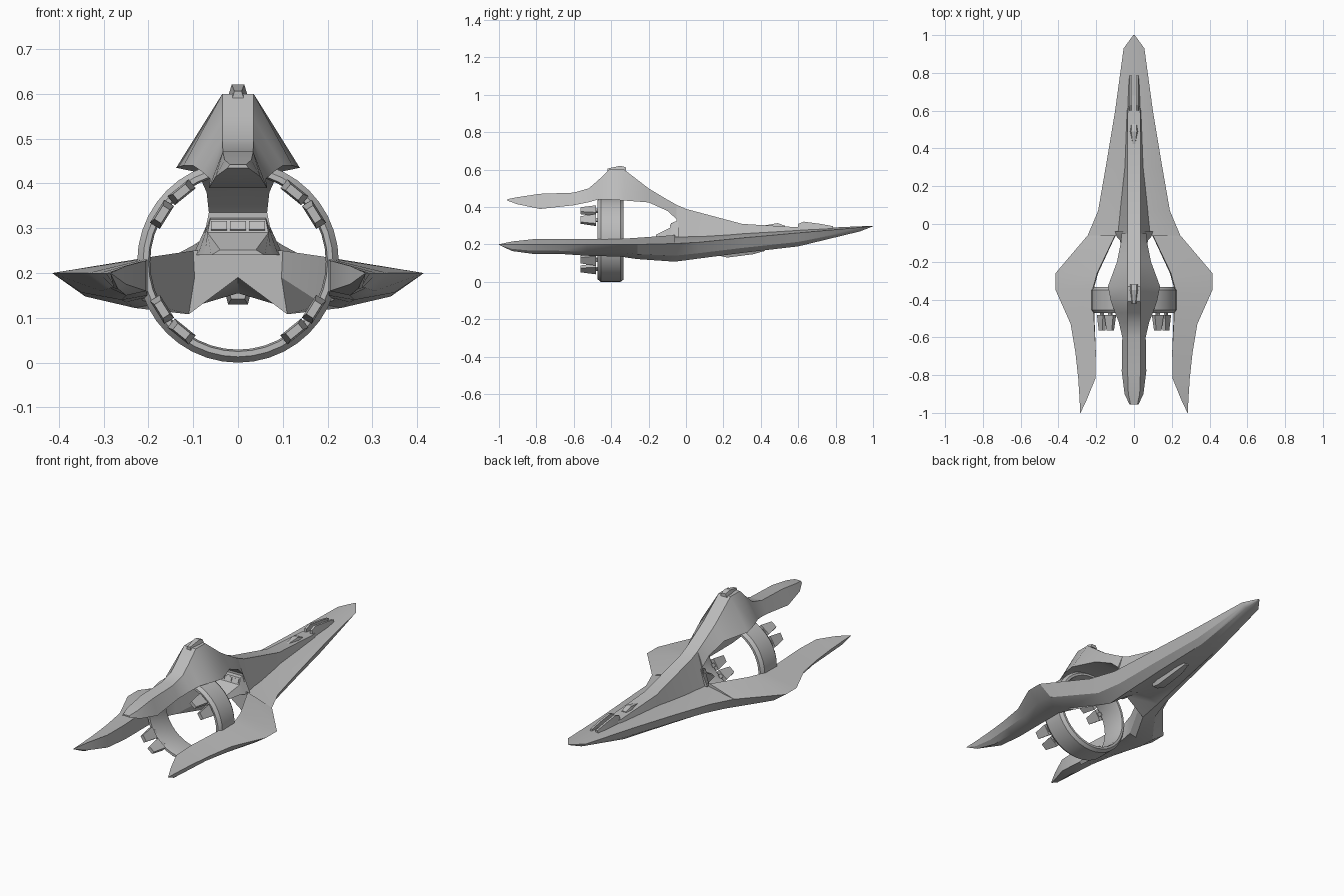
import bpy, bmesh
from math import sin, cos, radians, tau
from mathutils import Matrix

cube = bpy.data.objects.get("Cube")
if cube:
    bpy.data.objects.remove(cube, do_unlink=True)


def make_material(name, value):
    mat = bpy.data.materials.new(name)
    mat.use_nodes = True
    colour = (value, value, value, 1)
    mat.diffuse_color = colour
    mat.node_tree.nodes["Principled BSDF"].inputs["Base Color"].default_value = colour
    return mat


grey = make_material("hull grey", 0.5)


def finish(name, bm, angle=28):
    """Turn a bmesh into a named, shaded object."""
    bmesh.ops.recalc_face_normals(bm, faces=bm.faces[:])
    mesh = bpy.data.meshes.new(name)
    bm.to_mesh(mesh)
    bm.free()
    mesh.materials.append(grey)
    obj = bpy.data.objects.new(name, mesh)
    bpy.context.collection.objects.link(obj)
    bpy.ops.object.select_all(action="DESELECT")
    obj.select_set(True)
    bpy.context.view_layer.objects.active = obj
    bpy.ops.object.shade_smooth_by_angle(angle=radians(angle))
    return obj


def loft_half(name, stations, angle=28):
    """Skin closed half sections (y, [(x, z), ...]) along y and mirror them in x."""
    bm = bmesh.new()
    rings = [[bm.verts.new((x, y, z)) for x, z in pts] for y, pts in stations]
    for a, b in zip(rings, rings[1:]):
        for i in range(len(a)):
            j = (i + 1) % len(a)
            bm.faces.new((a[i], a[j], b[j], b[i]))
    for end in (rings[0], rings[-1]):
        bm.faces.new(end)
    # the wall on the centre plane is not needed
    inner = [f for f in bm.faces if all(abs(v.co.x) < 1e-5 for v in f.verts)]
    bmesh.ops.delete(bm, geom=inner, context="FACES")
    bmesh.ops.remove_doubles(bm, verts=bm.verts[:], dist=1e-5)
    bmesh.ops.mirror(bm, geom=bm.verts[:] + bm.edges[:] + bm.faces[:],
                     matrix=Matrix.Identity(4), merge_dist=1e-4, axis="X")
    bmesh.ops.remove_doubles(bm, verts=bm.verts[:], dist=1e-5)
    return finish(name, bm, angle)


def beam(name, rows, inner=0):
    """Trapezoid beam from rows of y, top half width, top z, bottom half width, bottom z."""
    return loft_half(name, [(y, [(inner, zt), (wt, zt), (wb, zb), (inner, zb)])
                            for y, wt, zt, wb, zb in rows])


# Forked hull: y, inner top, outer edge, keel, inner bottom (x and z of each)
hull_rows = [
    (1, 0, .3, .004, .3, .002, .297, 0, .297),
    (.93, 0, .297, .055, .291, .025, .27, 0, .27),
    (.6, 0, .283, .1, .262, .05, .19, 0, .19),
    (.3, 0, .268, .15, .235, .08, .155, 0, .16),
    (.07, 0, .26, .19, .212, .1, .125, 0, .155),
    (-.06, 0, .252, .245, .205, .11, .108, 0, .19),
    (-.06, .1, .25, .245, .205, .11, .108, .097, .19),
    (-.26, .195, .236, .415, .2, .23, .122, .19, .13),
    (-.35, .22, .23, .415, .2, .25, .135, .215, .14),
    (-.53, .21, .23, .335, .2, .26, .14, .208, .145),
    (-.68, .202, .23, .31, .2, .25, .15, .202, .15),
    (-.82, .205, .228, .295, .2, .25, .15, .205, .16),
    (-.93, .25, .216, .288, .2, .268, .165, .25, .175),
    (-1, .283, .201, .285, .2, .284, .198, .283, .199),
]
hull = []
for y, xi, zi, xo, zo, xk, zk, xj, zj in hull_rows:
    bulge = (xk + .6 * (xo - xk), zk + .33 * (zo - zk))
    hull.append((y, [(xi, zi), (xo, zo), bulge, (xk, zk), (xj, zj)]))
loft_half("forked_hull", hull)

# Spine that climbs from the deck, arches over the ring and ends in a tail
beam("spine_and_tail", [
    (.68, .015, .29, .03, .265),
    (.6, .033, .292, .04, .26),
    (.3, .035, .31, .05, .25),
    (0, .035, .39, .08, .24),
    (-.05, .035, .412, .085, .24),
    (-.05, .035, .412, .065, .335),
    (-.1, .035, .44, .07, .38),
    (-.2, .035, .5, .09, .425),
    (-.33, .035, .6, .138, .435),
    (-.41, .035, .6, .122, .44),
    (-.47, .035, .543, .1, .44),
    (-.52, .035, .5, .08, .426),
    (-.6, .034, .477, .062, .41),
    (-.78, .034, .471, .065, .39),
    (-.9, .03, .453, .05, .415),
    (-.955, .018, .442, .024, .434),
])

# Cabin at the foot of the spine, facing backwards into the fork
beam("rear_cabin", [
    (-.04, .062, .325, .1, .24),
    (-.07, .062, .32, .09, .24),
    (-.085, .068, .29, .075, .24),
    (-.16, .04, .252, .06, .24),
])
for x in (-.042, 0, .042):
    bm = bmesh.new()
    bmesh.ops.create_cube(bm, size=1, matrix=Matrix.Translation((x, -.079, .305))
                          @ Matrix.Rotation(radians(-26), 4, "X")
                          @ Matrix.Diagonal((.036, .008, .02, 1)))
    finish("cabin_window", bm)

# Small fairings along the centre line
beam("crest_cap", [
    (-.32, .012, .612, .02, .595),
    (-.35, .014, .621, .022, .595),
    (-.42, .008, .606, .016, .58),
])
beam("deck_bump", [
    (.53, .012, .3, .02, .285),
    (.49, .015, .314, .025, .285),
    (.42, .006, .302, .01, .285),
])
beam("cockpit_rails", [
    (.6, .022, .31, .032, .275),
    (.63, .022, .322, .032, .275),
    (.72, .022, .31, .03, .28),
    (.785, .02, .298, .024, .285),
], inner=.01)
beam("belly_fairing", [
    (.42, .02, .18, .01, .165),
    (.36, .035, .18, .02, .148),
    (.22, .035, .18, .022, .13),
    (.17, .025, .17, .015, .142),
])

# Engine ring: chamfered band turned about the y axis
RING_Z, SEGMENTS = .225, 40
band = [(.212, -.472), (.225, -.455), (.225, -.35), (.212, -.333),
        (.2, -.333), (.196, -.35), (.196, -.455), (.2, -.472)]
bm = bmesh.new()
loops = []
for k in range(SEGMENTS):
    a = tau * k / SEGMENTS
    loops.append([bm.verts.new((r * cos(a), y, RING_Z + r * sin(a))) for r, y in band])
for k, loop in enumerate(loops):
    following = loops[(k + 1) % SEGMENTS]
    for i in range(len(band)):
        j = (i + 1) % len(band)
        bm.faces.new((loop[i], loop[j], following[j], following[i]))
finish("engine_ring", bm)

# Tapered thrusters in pairs on the back of the ring
for side in (0, 180):
    for angle in (-51, -32, 32, 51):
        turn = Matrix.Translation((0, 0, RING_Z)) @ Matrix.Rotation(radians(angle + side), 4, "Y")
        bm = bmesh.new()
        rows = [(-.46, .01, .006), (-.482, .01, .006), (-.482, .03, .013), (-.565, .018, .009)]
        quads = [[bm.verts.new((.2 + sx * r, y, sz * t))
                  for sx, sz in ((-1, -1), (1, -1), (1, 1), (-1, 1))] for y, t, r in rows]
        for a, b in zip(quads, quads[1:]):
            for i in range(4):
                bm.faces.new((a[i], a[i - 1], b[i - 1], b[i]))
        bm.faces.new(quads[0])
        bm.faces.new(quads[-1])
        bm.transform(turn)
        finish("thruster", bm)
